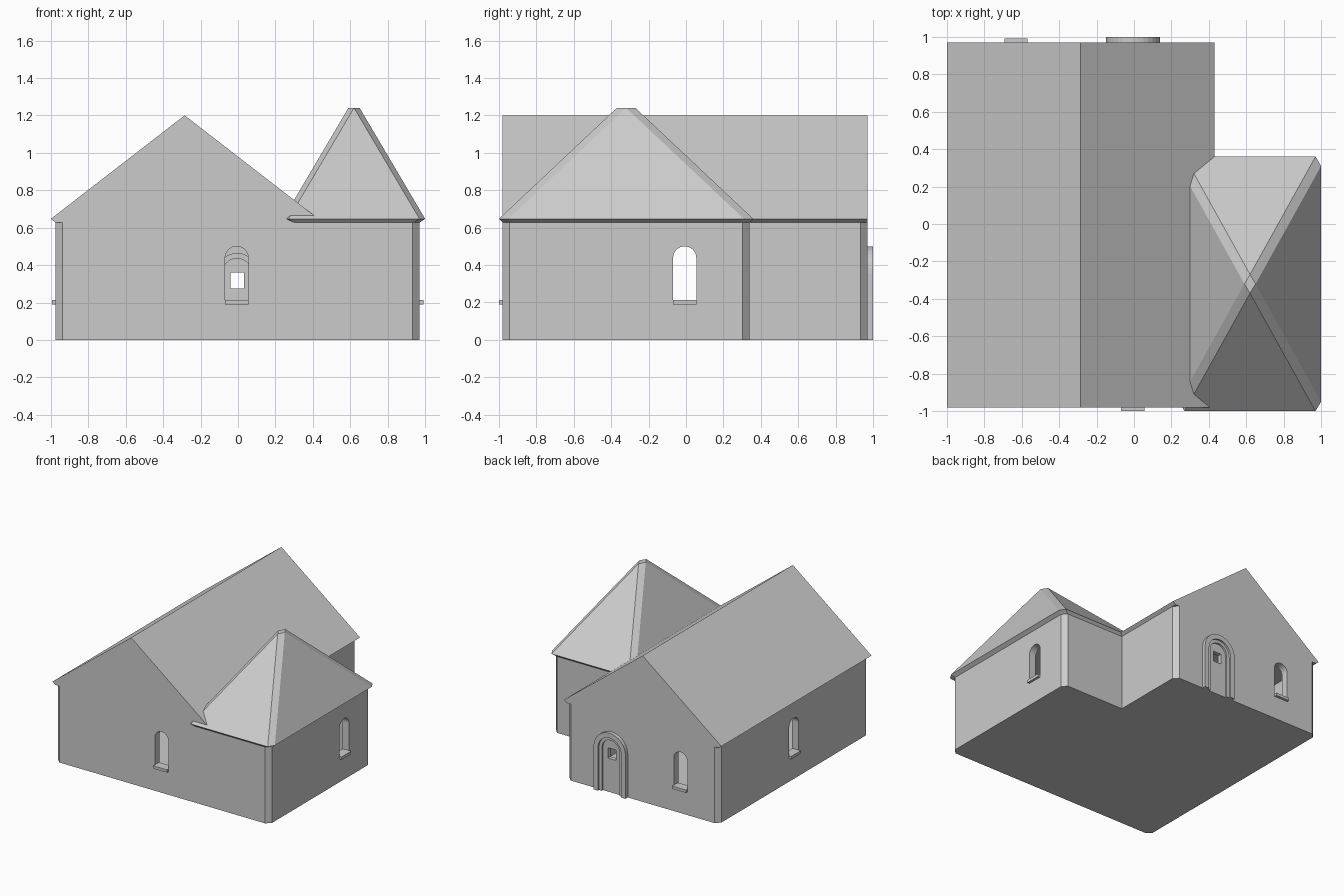
import bpy, bmesh
from math import pi, sin, cos, radians
from mathutils import Matrix

cube = bpy.data.objects.get("Cube")
if cube:
    bpy.data.objects.remove(cube, do_unlink=True)

stone = bpy.data.materials.new("light grey")
stone.use_nodes = True
GREY = (0.6, 0.6, 0.6, 1)
stone.diffuse_color = GREY
stone.node_tree.nodes["Principled BSDF"].inputs["Base Color"].default_value = GREY


def finish(name, bm, matrix=Matrix()):
    bmesh.ops.recalc_face_normals(bm, faces=bm.faces)
    mesh = bpy.data.meshes.new(name)
    bm.to_mesh(mesh)
    bm.free()
    mesh.transform(matrix)
    mesh.materials.append(stone)
    obj = bpy.data.objects.new(name, mesh)
    bpy.context.collection.objects.link(obj)
    return obj


def prism(name, points, start, end, axis="y", matrix=Matrix()):
    """Extrude a flat outline along y (points are x, z) or z (points are x, y)."""
    bm = bmesh.new()
    place = (lambda p: (p[0], start, p[1])) if axis == "y" else (lambda p: (p[0], p[1], start))
    face = bm.faces.new([bm.verts.new(place(p)) for p in points])
    grown = bmesh.ops.extrude_face_region(bm, geom=[face])["geom"]
    step = (0, end - start, 0) if axis == "y" else (0, 0, end - start)
    bmesh.ops.translate(bm, vec=step, verts=[v for v in grown if isinstance(v, bmesh.types.BMVert)])
    return finish(name, bm, matrix)


def cut(target, cutter):
    cutter.hide_render = True
    mod = target.modifiers.new("cut", "BOOLEAN")
    mod.operation, mod.solver, mod.object = "DIFFERENCE", "EXACT", cutter
    bpy.context.view_layer.objects.active = target
    bpy.ops.object.modifier_apply(modifier=mod.name)
    bpy.data.objects.remove(cutter, do_unlink=True)


def arch(radius, bottom, spring, segments=16):
    """Round-headed outline, right foot to left foot."""
    curve = [(radius * cos(pi * i / segments), spring + radius * sin(pi * i / segments))
             for i in range(segments + 1)]
    return [(radius, bottom)] + curve + [(-radius, bottom)]


def rect(x0, x1, z0, z1):
    return [(x0, z0), (x1, z0), (x1, z1), (x0, z1)]


def facing(x, y, degrees):
    return Matrix.Translation((x, y, 0)) @ Matrix.Rotation(radians(degrees), 4, "Z")


# Main dimensions
LEFT, RIGHT, INNER = -0.975, 0.97, 0.405
FRONT, BACK, WING_BACK = -0.98, 0.97, 0.34
WALL_TOP, EAVE, RIDGE, C, T = 0.627, 0.647, 1.2, 0.037, 0.06


def footprint(inset, c):
    l, r, n = LEFT + inset, RIGHT - inset, INNER - inset
    f, b, w = FRONT + inset, BACK - inset, WING_BACK - inset
    return [(l + c, f), (r - c, f), (r, f + c), (r, w - c), (r - c, w), (n, w),
            (n, b - c), (n - c, b), (l + c, b), (l, b - c), (l, f + c)]


# L-shaped hollow walls with chamfered corners
walls = prism("walls", footprint(0, C), 0, WALL_TOP, "z")
cut(walls, prism("room_cutter", footprint(T, 0.01), 0.02, 0.6, "z"))

# Round-headed windows with sills
windows = {"front": (-0.007, FRONT, 0), "right_wing": (RIGHT, -0.007, 90),
           "left": (LEFT, -0.007, -90), "back": (-0.63, BACK, 180)}
for side, spot in windows.items():
    m = facing(*spot)
    cut(walls, prism("window_cutter", arch(0.062, 0.21, 0.438), -0.05, T + 0.03, matrix=m))
    prism(side + "_sill", rect(-0.062, 0.062, 0.19, 0.213), -0.02, T - 0.01, matrix=m)

# Door with two stepped arched frames and a small square opening
SPRING = 0.355
m = facing(-0.005, BACK, 180)
cut(walls, prism("door_cutter", arch(0.107, 0.01, SPRING), -0.05, T + 0.03, matrix=m))
rings = {"outer_door_frame": (0.145, 0.105, -0.03, 0.01),
         "inner_door_frame": (0.108, 0.08, -0.015, 0.045)}
for name, (outer, inner, near, far) in rings.items():
    outline = arch(outer, 0, SPRING) + arch(inner, 0, SPRING)[::-1]
    prism(name, outline, near, far, matrix=m)
door = prism("door", arch(0.082, 0, SPRING), 0.0, 0.035, matrix=m)
cut(door, prism("peephole_cutter", rect(-0.036, 0.036, 0.275, 0.36), -0.1, 0.1, matrix=m))

# Gabled main roof, flush with the end walls
middle = (LEFT + INNER) / 2
prism("main_roof", [(LEFT, WALL_TOP), (LEFT - 0.025, EAVE), (middle, RIDGE),
                    (INNER + 0.025, EAVE), (INNER, WALL_TOP)], FRONT, BACK)


# Pyramid wing roof with bevelled hips and a sloping soffit
def octagon(hx, hy, cx, cy):
    return [(hx, cy - hy), (hx, hy - cy), (hx - cx, hy), (cx - hx, hy),
            (-hx, hy - cy), (-hx, cy - hy), (cx - hx, -hy), (hx - cx, -hy)]


bm = bmesh.new()
CX, CY = 0.03, 0.05
low = [bm.verts.new((x, y, WALL_TOP)) for x, y in octagon(0.35, 0.66, CX, CY)]
rim = [bm.verts.new((x, y, EAVE)) for x, y in octagon(0.38, 0.68, CX, CY)]
tip = [bm.verts.new((x, y, 1.24)) for x, y in [(CX, 0), (0, CY), (-CX, 0), (0, -CY)]]
bm.faces.new(low)
bm.faces.new(tip)
for i in range(8):
    bm.faces.new((low[i], low[(i + 1) % 8], rim[(i + 1) % 8], rim[i]))
for i in range(4):
    a, b, c = rim[2 * i], rim[2 * i + 1], rim[(2 * i + 2) % 8]
    bm.faces.new((a, b, tip[i]))
    bm.faces.new((b, c, tip[(i + 1) % 4], tip[i]))
finish("wing_roof", bm, Matrix.Translation((0.62, -0.32, 0)))
